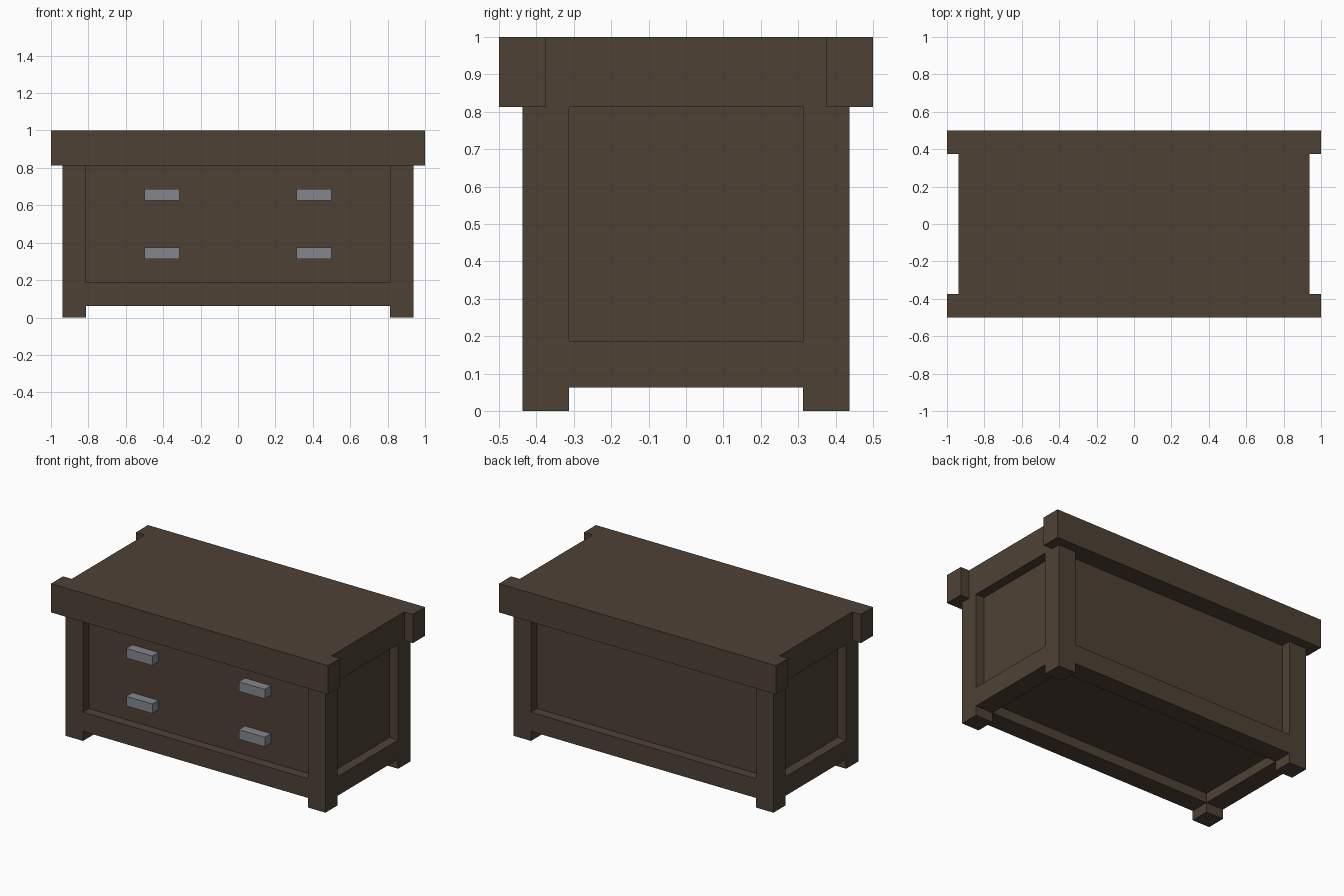
import bpy
import bmesh
from mathutils import Matrix, Vector

if "Cube" in bpy.data.objects:
    bpy.data.objects.remove(bpy.data.objects["Cube"])

U = 1 / 16  # design module


def material(name, color):
    m = bpy.data.materials.new(name)
    m.diffuse_color = (*color, 1)
    m.use_nodes = True
    m.node_tree.nodes["Principled BSDF"].inputs["Base Color"].default_value = m.diffuse_color
    return m


WOOD = material("dark_wood", (0.076, 0.053, 0.036))
METAL = material("grey_metal", (0.225, 0.242, 0.27))


def box(name, lo, hi, mat):
    """Box between two corners given in modules."""
    lo, hi = Vector(lo) * U, Vector(hi) * U
    bm = bmesh.new()
    bmesh.ops.create_cube(bm, size=1, matrix=Matrix.Translation((lo + hi) / 2)
                          @ Matrix.Diagonal((*(hi - lo), 1)))
    mesh = bpy.data.meshes.new(name)
    bm.to_mesh(mesh)
    bm.free()
    mesh.materials.append(mat)
    obj = bpy.data.objects.new(name, mesh)
    bpy.context.collection.objects.link(obj)
    return obj


def span(a, b, s):
    """Interval a..b, mirrored when s is -1."""
    return (a, b) if s > 0 else (-b, -a)


# Central body: recessed panels on all sides and the raised floor
box("body_panels", (-14, -6, 2), (14, 6, 13), WOOD)

# Lid board
box("lid", (-15, -6, 13), (15, 6, 16), WOOD)

for s in (-1, 1):
    # Overhanging lid beams along front and back
    y0, y1 = span(6, 8, s)
    box("lid_beam", (-16, y0, 13), (16, y1, 16), WOOD)

    # Bottom rails, long and short
    y0, y1 = span(5, 7, s)
    box("long_rail", (-13, y0, 1), (13, y1, 3), WOOD)
    x0, x1 = span(13, 15, s)
    box("short_rail", (x0, -5, 1), (x1, 5, 3), WOOD)

    # Corner legs
    for t in (-1, 1):
        y0, y1 = span(5, 7, t)
        box("leg", (x0, y0, 0), (x1, y1, 13), WOOD)

    # Drawer handles on the front panel
    x0, x1 = span(5, 8, s)
    for z in (5, 10):
        box("handle", (x0, -7, z), (x1, -6, z + 1), METAL)
